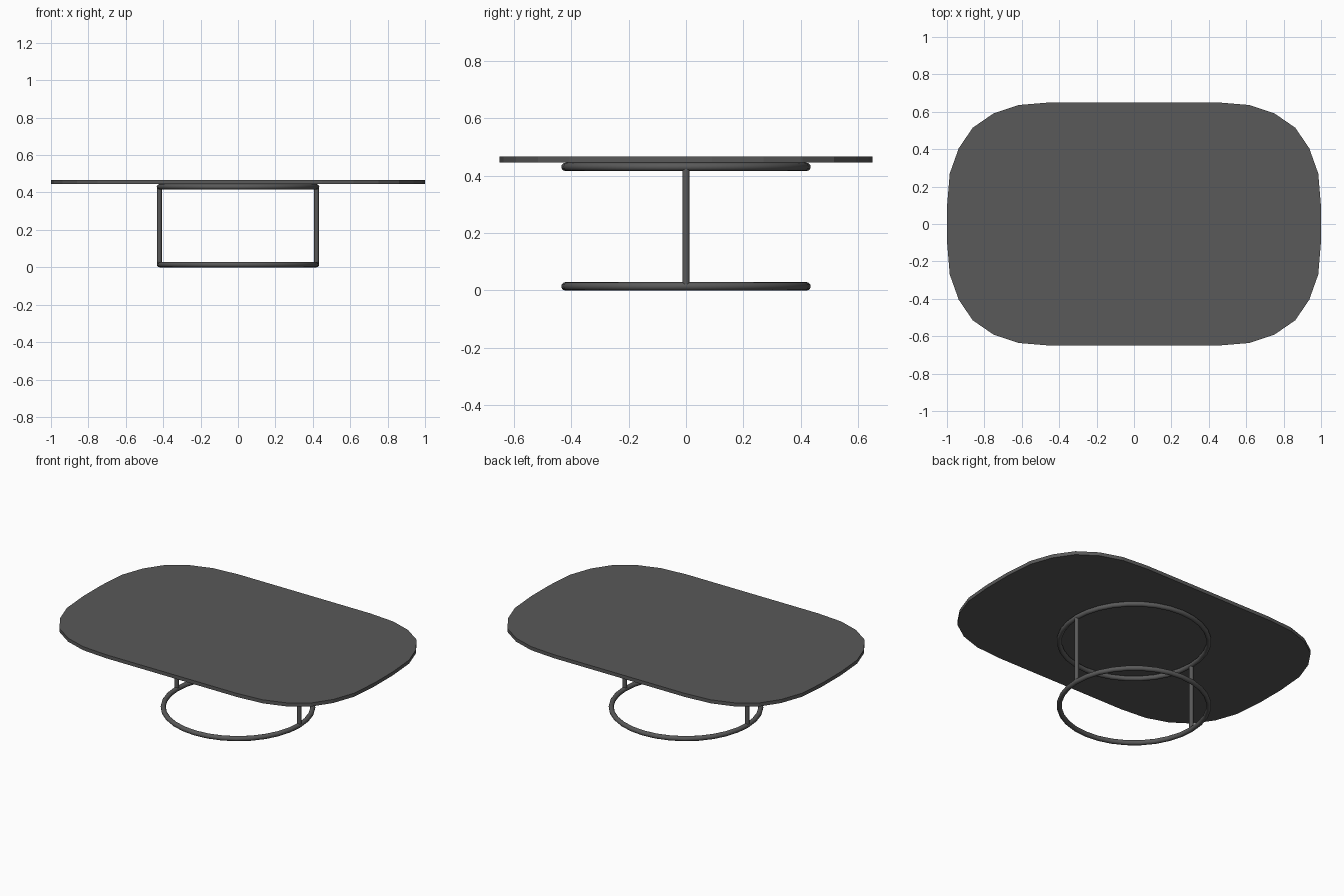
import bpy
import bmesh
from math import pi, cos, sin

cube = bpy.data.objects.get("Cube")
if cube:
    bpy.data.objects.remove(cube, do_unlink=True)

grey = bpy.data.materials.new("dark_grey")
grey.use_nodes = True
colour = (0.1, 0.1, 0.1, 1)
grey.diffuse_color = colour
grey.node_tree.nodes["Principled BSDF"].inputs["Base Color"].default_value = colour

RING_R, TUBE_R = 0.42, 0.0145
TOP_Z, TOP_THICK = 0.445, 0.022


def smooth(obj):
    bpy.ops.object.select_all(action="DESELECT")
    obj.select_set(True)
    bpy.context.view_layer.objects.active = obj
    bpy.ops.object.shade_smooth_by_angle(angle=pi / 4)


def ring(name, z):
    bpy.ops.mesh.primitive_torus_add(major_segments=32, minor_segments=12,
                                     major_radius=RING_R, minor_radius=TUBE_R,
                                     location=(0, 0, z))
    obj = bpy.context.object
    obj.name = name
    obj.data.materials.append(grey)
    smooth(obj)


def post(name, x, low, high):
    bpy.ops.mesh.primitive_cylinder_add(vertices=12, radius=0.0125, depth=high - low,
                                        location=(x, 0, (low + high) / 2))
    obj = bpy.context.object
    obj.name = name
    obj.data.materials.append(grey)
    smooth(obj)


# Tabletop: one quarter outline mirrored into a flat faceted slab
quarter = [(1, 0.09), (0.985, 0.27), (0.937, 0.405), (0.862, 0.515),
           (0.75, 0.592), (0.617, 0.636), (0.45, 0.65)]
half = quarter + [(-x, y) for x, y in reversed(quarter)]
outline = half + [(-x, -y) for x, y in half]

bm = bmesh.new()
face = bm.faces.new([bm.verts.new((x, y, TOP_Z)) for x, y in outline])
extruded = bmesh.ops.extrude_face_region(bm, geom=[face])
raised = [v for v in extruded["geom"] if isinstance(v, bmesh.types.BMVert)]
bmesh.ops.translate(bm, verts=raised, vec=(0, 0, TOP_THICK))
bmesh.ops.recalc_face_normals(bm, faces=bm.faces)
mesh = bpy.data.meshes.new("tabletop")
bm.to_mesh(mesh)
bm.free()
mesh.materials.append(grey)
bpy.context.collection.objects.link(bpy.data.objects.new("tabletop", mesh))

# Base: two tubular rings joined by a post on each side
low, high = TUBE_R, TOP_Z - TUBE_R
ring("floor_ring", low)
ring("upper_ring", high)
post("left_post", RING_R, low, high)
post("right_post", -RING_R, low, high)
